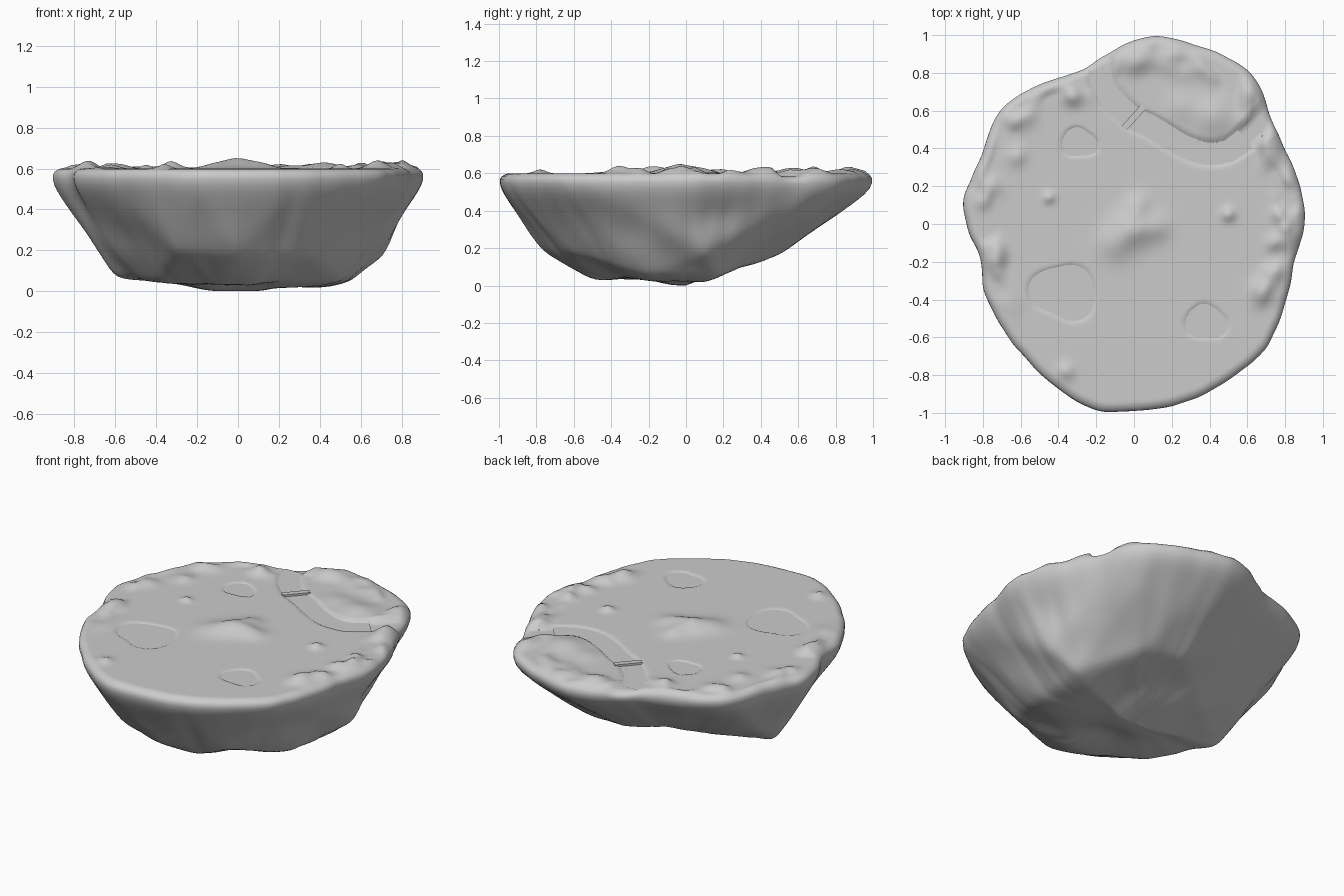
import bpy, bmesh, math
from math import sin, cos, pi, exp
from mathutils import Vector, noise
from mathutils.bvhtree import BVHTree

if "Cube" in bpy.data.objects:
    bpy.data.objects.remove(bpy.data.objects["Cube"])

# Shoreline seen from above
OUT = [(.91,.02),(.87,.25),(.80,.40),(.72,.58),(.68,.72),(.55,.86),(.40,.93),(.22,.985),
       (.07,1),(-.08,.94),(-.17,.89),(-.25,.83),(-.42,.77),(-.62,.68),(-.73,.58),(-.80,.40),
       (-.85,.28),(-.91,.1),(-.88,-.03),(-.81,-.2),(-.80,-.35),(-.72,-.52),(-.62,-.66),
       (-.48,-.81),(-.36,-.91),(-.2,-.99),(.05,-.99),(.28,-.95),(.5,-.83),(.7,-.67),
       (.78,-.5),(.82,-.36),(.85,-.2)]
# Corner points of the rocky underside
ROCK = [(-.6,0,.065),(-.33,0,.045),(-.4,-.3,.04),(-.1,-.48,.025),(.05,-.48,.03),(.12,0,-.015),
        (.56,.17,.045),(.71,.1,.17),(.3,.48,.16),(.05,.5,.165),(0,-.76,.18),(-.3,-.68,.19),
        (.35,-.62,.17),(.5,-.2,.06)]
# Hollows in the underside: centre, radius, depth
HOLLOWS = [((.02,-.26,.05),.15,.055),((.25,.12,.05),.14,.03),((.78,.15,.36),.15,.04),
           ((0,.3,.12),.12,.02),((-.25,-.15,.05),.12,.015),((.55,-.6,.35),.2,.015)]
RIVER = [(-.17,.95),(-.165,.74),(-.03,.58),(.1,.51),(.25,.42),(.38,.375),(.5,.39),(.62,.48),(.76,.62)]
PONDS = [(-.37,-.36,.16),(-.29,.43,.085),(.38,-.52,.10)]
# Hills and mounds: x, y, radius, height
HILLS = [(0,-.02,.09,.047),(-.1,-.1,.09,.025),(.12,-.02,.07,.022),(.02,.1,.06,.02),(.42,.57,.10,.03),
         (.6,.55,.06,.02),(.25,.62,.08,.015),(.5,.05,.035,.025),(-.45,.14,.03,.02),(-.36,-.78,.04,.022),
         (.74,-.1,.04,.025),(.77,.05,.04,.03),(.75,-.25,.045,.03),(.68,-.36,.06,.035),(.8,-.02,.03,.02),
         (-.75,-.2,.05,.025),(-.8,.12,.04,.02),(-.33,.68,.05,.03),(-.62,.36,.05,.02),(0,.87,.06,.025)]
GROUND = .599


def smooth(a, b, v):
    v = min(1, max(0, (v - a) / (b - a)))
    return v * v * (3 - 2 * v)


polar = sorted((math.atan2(y, x) % (2 * pi), math.hypot(x, y)) for x, y in OUT)


def shore(a):
    a %= 2 * pi
    n = len(polar)
    i = max((k for k in range(n) if polar[k][0] <= a), default=-1)
    p = [polar[(i + k) % n] for k in (-1, 0, 1, 2)]
    span = (p[2][0] - p[1][0]) % (2 * pi)
    t = ((a - p[1][0]) % (2 * pi)) / span
    r0, r1, r2, r3 = (q[1] for q in p)
    r = r1 + .5 * t * (r2 - r0 + t * (2*r0 - 5*r1 + 4*r2 - r3 + t * (3 * (r1 - r2) + r3 - r0)))
    return r + .008 * noise.noise(Vector((cos(a) * 9, sin(a) * 9, 1)))


def spline(pts, steps=8):
    v = [Vector((*p, 0)) for p in pts]
    v = [2 * v[0] - v[1]] + v + [2 * v[-1] - v[-2]]
    res = []
    for i in range(1, len(v) - 2):
        a, b, c, d = v[i-1:i+3]
        for k in range(steps):
            t = k / steps
            res.append(b + .5 * t * (c - a + t * (2*a - 5*b + 4*c - d + t * (3 * (b - c) + d - a))))
    return res + [v[-2]]


path = spline(RIVER)


def pond_r(r, a):
    return r * (1 + .12 * sin(2 * a + 2) + .09 * sin(3 * a + r * 30))


def top_z(x, y, t):
    z = sum(h * exp(-((x - a)**2 + (y - b)**2) / (r * r)) for a, b, r, h in HILLS)
    rim = exp(-((t - .9) / .08)**2) * smooth(-.6, -.2, y)
    z += rim * .045 * max(0, noise.noise(Vector((x * 8, y * 8, 3.3))) + .1)
    p = Vector((x, y, 0))
    d = min((p - q).length for q in path)
    k = smooth(.05, .075, d)
    z = z * k - .014 * (1 - k)
    for a, b, r in PONDS:
        e = math.hypot(x - a, y - b) / pond_r(r, math.atan2(y - b, x - a))
        z -= .012 * (1 - smooth(.9, 1.08, e))
    return GROUND + z - .03 * smooth(.94, 1.02, t)**1.5


def finish(bm, name, angle=40):
    bmesh.ops.recalc_face_normals(bm, faces=bm.faces)
    me = bpy.data.meshes.new(name)
    bm.to_mesh(me)
    bm.free()
    ob = bpy.data.objects.new(name, me)
    bpy.context.collection.objects.link(ob)
    bpy.ops.object.select_all(action='DESELECT')
    ob.select_set(True)
    bpy.context.view_layer.objects.active = ob
    bpy.ops.object.shade_smooth_by_angle(angle=math.radians(angle))
    return ob


# Helper hull that gives the underside its broad rock facets
hb = bmesh.new()
for x, y in OUT:
    hb.verts.new((x, y, .56))
    hb.verts.new((x * .985, y * .985, .51))
    hb.verts.new((x * .9, y * .9, .7))
for p in ROCK:
    hb.verts.new(p)
bmesh.ops.convex_hull(hb, input=hb.verts)
tree = BVHTree.FromBMesh(hb)
hb.free()

# Island: rings across the top, over the rim and down the underside
N, TOP, LOW = 240, 60, 46
C = Vector((0, 0, .55))
bm = bmesh.new()
rings = []
for i in range(1, TOP + 1):
    t = (i / TOP)**.8
    ring = []
    for j in range(N):
        a = 2 * pi * j / N
        x, y = cos(a) * shore(a) * t, sin(a) * shore(a) * t
        ring.append(bm.verts.new((x, y, top_z(x, y, t))))
    rings.append(ring)
flat = [tree.ray_cast(C, Vector((cos(2*pi*j/N), sin(2*pi*j/N), 0)))[3] for j in range(N)]
for i in range(LOW):
    phi = pi / 2 * i / LOW
    ring = []
    for j in range(N):
        a = 2 * pi * j / N
        d = Vector((cos(a) * cos(phi), sin(a) * cos(phi), -sin(phi)))
        dist = tree.ray_cast(C, d)[3]
        dist *= 1 + (shore(a) / flat[j] - 1) * cos(phi)**2
        p = C + d * dist
        dent = .022 * noise.noise(p * 3.5) * smooth(.03, .4, phi)
        dent += sum(h * exp(-((p - Vector(c)).length / r)**2) for c, r, h in HOLLOWS)
        ring.append(bm.verts.new(p - d * dent))
    rings.append(ring)
for r, s in zip(rings, rings[1:]):
    for j in range(N):
        k = (j + 1) % N
        bm.faces.new((r[j], r[k], s[k], s[j]))
for ring in (rings[0], rings[-1]):
    v = bm.verts.new(sum((q.co for q in ring), Vector()) / N)
    for j in range(N):
        bm.faces.new((ring[j], ring[(j + 1) % N], v))
# soften the rim and the rock edges
soft = [v for r in rings[TOP - 3:] for v in r]
for _ in range(4):
    bmesh.ops.smooth_vert(bm, verts=soft, factor=.5, use_axis_x=True, use_axis_y=True, use_axis_z=True)
for v in bm.verts:
    v.co.z = max(0, v.co.z)
finish(bm, "island", 60)

# River surface as a ribbon along its path
bm = bmesh.new()
prev = None
run = path[5:-10]
for i, p in enumerate(run):
    d = (run[min(i + 1, len(run) - 1)] - run[max(i - 1, 0)]).normalized()
    n = Vector((-d.y, d.x, 0)) * .066
    row = [bm.verts.new((*(p + s * n).xy, GROUND - .008)) for s in (1, -1)]
    if prev:
        bm.faces.new((prev[0], prev[1], row[1], row[0]))
    prev = row
finish(bm, "river_water")

# Pond surfaces
for i, (x, y, r) in enumerate(PONDS):
    bm = bmesh.new()
    ang = [2 * pi * k / 40 for k in range(40)]
    bm.faces.new([bm.verts.new((x + cos(a) * pond_r(r, a), y + sin(a) * pond_r(r, a), GROUND - .006))
                  for a in ang])
    finish(bm, f"pond_water_{i + 1}")

# Small bridge over the river
bm = bmesh.new()
bmesh.ops.create_cube(bm, size=1)
for v in bm.verts:
    v.co = Vector((v.co.x * .16, v.co.y * .035, v.co.z * .012))
ob = finish(bm, "bridge")
ob.location = (0, .565, GROUND - .001)
ob.rotation_euler.z = math.radians(48)
